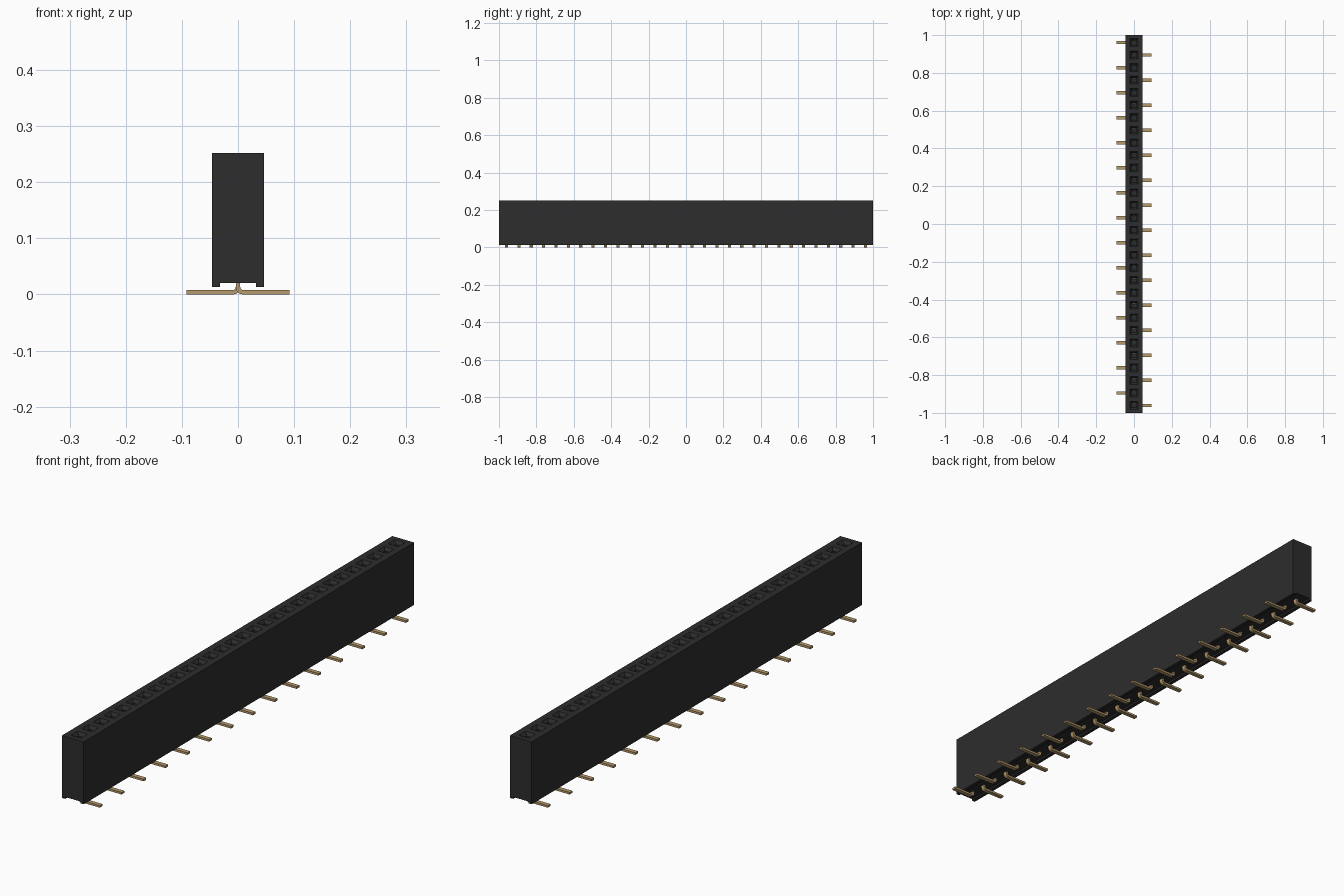
import bpy
import bmesh
import math

cube = bpy.data.objects.get("Cube")
if cube:
    bpy.data.objects.remove(cube, do_unlink=True)

COUNT = 30
PITCH = 0.0662
HALF_W, BOTTOM, TOP = 0.046, 0.013, 0.252
CHANNEL_X, CHANNEL_Z = 0.032, 0.02
pin_ys = [(COUNT - 1) * PITCH / 2 - i * PITCH for i in range(COUNT)]


def material(name, color, roughness, metallic=0.0):
    mat = bpy.data.materials.new(name)
    mat.use_nodes = True
    mat.diffuse_color = (*color, 1)
    bsdf = next(n for n in mat.node_tree.nodes if n.type == 'BSDF_PRINCIPLED')
    bsdf.inputs["Base Color"].default_value = (*color, 1)
    bsdf.inputs["Roughness"].default_value = roughness
    bsdf.inputs["Metallic"].default_value = metallic
    return mat


def make_object(name, bm, mat):
    bmesh.ops.remove_doubles(bm, verts=bm.verts[:], dist=1e-5)
    bmesh.ops.recalc_face_normals(bm, faces=bm.faces[:])
    mesh = bpy.data.meshes.new(name)
    bm.to_mesh(mesh)
    bm.free()
    mesh.materials.append(mat)
    obj = bpy.data.objects.new(name, mesh)
    bpy.context.collection.objects.link(obj)
    return obj


def bridge(bm, a, b):
    n = len(a)
    for i in range(n):
        bm.faces.new((a[i], a[(i + 1) % n], b[(i + 1) % n], b[i]))


def rect(bm, hx, y0, y1, z):
    return [bm.verts.new(p) for p in
            ((-hx, y0, z), (hx, y0, z), (hx, y1, z), (-hx, y1, z))]


def extrude_profile(bm, points, y, width):
    """Closed (x, z) outline extruded along y, centred on y."""
    a, b = [[bm.verts.new((px, y + s * width / 2, pz)) for px, pz in points]
            for s in (-1, 1)]
    bridge(bm, a, b)
    bm.faces.new(a)
    bm.faces.new(b)


black = material("black plastic", (0.026, 0.026, 0.026), 0.6)
gold = material("gold plating", (0.47, 0.33, 0.15), 0.4)

# Housing: channelled section swept cell by cell, open on top for the sockets
bm = bmesh.new()
profile = [(HALF_W, TOP), (HALF_W, BOTTOM), (CHANNEL_X, BOTTOM),
           (CHANNEL_X, CHANNEL_Z), (-CHANNEL_X, CHANNEL_Z),
           (-CHANNEL_X, BOTTOM), (-HALF_W, BOTTOM), (-HALF_W, TOP)]
bounds = [1.0] + [y - PITCH / 2 for y in pin_ys[:-1]] + [-1.0]
sections = [[bm.verts.new((x, y, z)) for x, z in profile] for y in bounds]
for a, b in zip(sections, sections[1:]):
    for i in range(len(profile) - 1):
        bm.faces.new((a[i], a[i + 1], b[i + 1], b[i]))
bm.faces.new(sections[0])
bm.faces.new(sections[-1])

# Sockets: tapered lead-in down to a square well
for y, y1, y0 in zip(pin_ys, bounds, bounds[1:]):
    rings = [rect(bm, HALF_W, y0, y1, TOP)]
    for h, z in ((0.021, TOP), (0.012, TOP - 0.012), (0.012, 0.07)):
        rings.append(rect(bm, h, y - h, y + h, z))
    for a, b in zip(rings, rings[1:]):
        bridge(bm, a, b)
    bm.faces.new(rings[-1])
make_object("housing", bm, black)

# Terminals: stem, rounded bend and flat foot, alternating sides
T, R, FOOT = 0.008, 0.005, 0.092
arc = [math.radians(a) for a in range(180, 271, 15)]
cx, cz = T / 2 + R, T + R
outer = [(cx + (R + T) * math.cos(a), cz + (R + T) * math.sin(a)) for a in arc]
inner = [(cx + R * math.cos(a), cz + R * math.sin(a)) for a in reversed(arc)]
outline = ([(-T / 2, 0.05)] + outer + [(FOOT, 0), (FOOT, T)]
           + inner + [(T / 2, 0.05)])
for label, side in (("right", -1), ("left", 1)):
    bm = bmesh.new()
    for y in pin_ys[(0 if side < 0 else 1)::2]:
        extrude_profile(bm, [(side * x, z) for x, z in outline], y, 0.0165)
    make_object(label + "_terminals", bm, gold)

# Spring contacts: a pair of thin blades pinching together inside each well
bm = bmesh.new()
for y in pin_ys:
    for s in (-1, 1):
        rings = []
        for off, z in ((0.009, 0.07), (0.003, 0.19), (0.006, 0.205)):
            ya, yb = sorted((y + s * off, y + s * (off + 0.002)))
            rings.append(rect(bm, 0.006, ya, yb, z))
        for a, b in zip(rings, rings[1:]):
            bridge(bm, a, b)
        bm.faces.new(rings[0])
        bm.faces.new(rings[-1])
make_object("spring_contacts", bm, gold)
